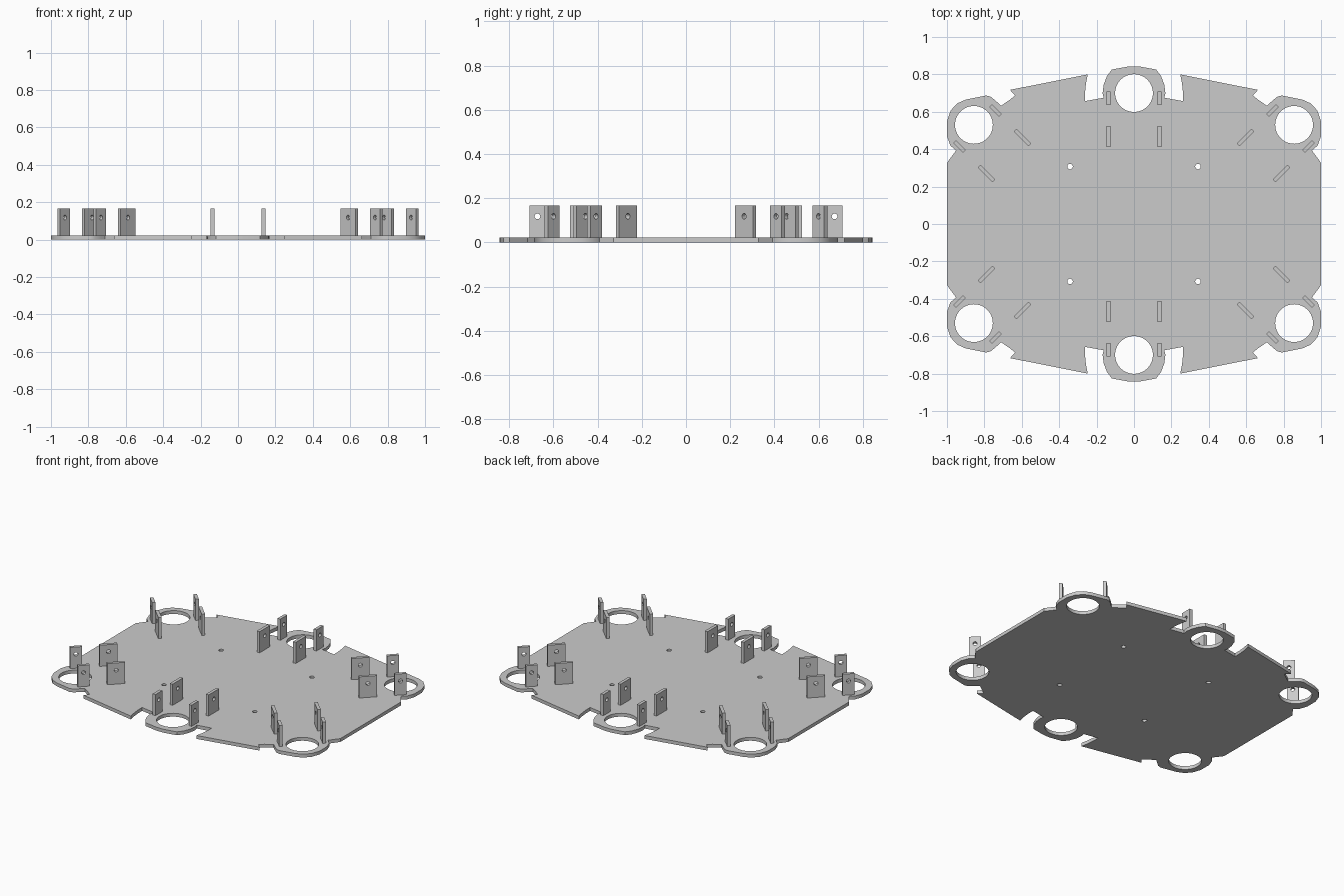
import bpy
import bmesh
from math import cos, sin, pi, radians
from mathutils import Matrix, Vector

PLATE = 0.023      # plate thickness
TAB_TOP = 0.167    # height of upright tabs
TAB_THICK = 0.021

cube = bpy.data.objects.get("Cube")
if cube:
    bpy.data.objects.remove(cube, do_unlink=True)

grey = bpy.data.materials.new("grey")
grey.use_nodes = True
colour = (0.6, 0.6, 0.6, 1)
grey.diffuse_color = colour
grey.node_tree.nodes["Principled BSDF"].inputs["Base Color"].default_value = colour


def circle(x, y, r, n):
    return [(x + r * cos(2 * pi * i / n), y + r * sin(2 * pi * i / n)) for i in range(n)]


def cut_sheet(name, loops, thickness, matrix):
    """Flat sheet from an outer loop and hole loops, centred on its local z."""
    curve = bpy.data.curves.new(name, 'CURVE')
    curve.dimensions = '2D'
    curve.fill_mode = 'BOTH'
    curve.extrude = thickness / 2
    for loop in loops:
        spline = curve.splines.new('POLY')
        spline.points.add(len(loop) - 1)
        for point, (x, y) in zip(spline.points, loop):
            point.co = (x, y, 0, 1)
        spline.use_cyclic_u = True
    obj = bpy.data.objects.new(name, curve)
    bpy.context.collection.objects.link(obj)
    bpy.ops.object.select_all(action='DESELECT')
    obj.select_set(True)
    bpy.context.view_layer.objects.active = obj
    bpy.ops.object.convert(target='MESH')
    obj = bpy.context.object
    bm = bmesh.new()
    bm.from_mesh(obj.data)
    bmesh.ops.remove_doubles(bm, verts=bm.verts, dist=0.0002)
    bmesh.ops.recalc_face_normals(bm, faces=bm.faces)
    bm.to_mesh(obj.data)
    bm.free()
    obj.data.materials.clear()
    obj.data.materials.append(grey)
    obj.matrix_world = matrix
    bpy.ops.object.shade_smooth_by_angle(angle=radians(30))
    return obj


# One quarter of the plate edge, from the back middle round to the left side
quarter = [
    (0, 0.843), (0.03, 0.842), (0.118, 0.826), (0.145, 0.79), (0.162, 0.745),
    (0.168, 0.70), (0.162, 0.675), (0.262, 0.657), (0.262, 0.70), (0.257, 0.75), (0.247, 0.80),
    (0.663, 0.717), (0.636, 0.687), (0.663, 0.665), (0.711, 0.632),
    (0.732, 0.652), (0.765, 0.68), (0.79, 0.687), (0.90, 0.665),
    (0.945, 0.645), (0.98, 0.607), (1, 0.55), (1, 0.47),
    (0.982, 0.42), (0.952, 0.392), (1, 0.327),
]
back_left = quarter
front_left = [(x, -y) for x, y in reversed(quarter)]
front_right = [(-x, -y) for x, y in quarter[1:]]
back_right = [(-x, y) for x, y in reversed(quarter[1:])]
outline = back_left + front_left + front_right + back_right

# Six leg mounts: ring centre and outward direction
mounts = {
    "back": (0, 0.70, 90), "front": (0, -0.70, -90),
    "back_left": (0.856, 0.53, 45), "back_right": (-0.856, 0.53, 135),
    "front_left": (0.856, -0.53, -45), "front_right": (-0.856, -0.53, -135),
}

# Base plate with ring openings and four screw holes
holes = [circle(x, y, 0.101, 64) for x, y, _ in mounts.values()]
holes += [circle(sx * 0.342, sy * 0.307, 0.015, 16) for sx in (-1, 1) for sy in (-1, 1)]
cut_sheet("base_plate", [outline] + holes, PLATE, Matrix.Translation((0, 0, PLATE / 2)))

# Upright drilled tabs, two outer and two inner at each mount
bottom = PLATE / 2
for place, (x, y, angle) in mounts.items():
    frame = Matrix.Translation((x, y, 0)) @ Matrix.Rotation(radians(angle), 4, 'Z')
    for kind, offset, width in (("outer", -0.028, 0.074), ("inner", -0.232, 0.112)):
        w = width / 2
        shape = [(-w, bottom), (w, bottom), (w, TAB_TOP), (-w, TAB_TOP)]
        drill = circle(0, 0.118, 0.013, 16)
        for side, v in (("a", -0.136), ("b", 0.136)):
            upright = Matrix.Translation((offset, v, 0)) @ Matrix.Rotation(pi / 2, 4, 'X')
            cut_sheet(f"{place}_{kind}_tab_{side}", [shape, drill], TAB_THICK, frame @ upright)
